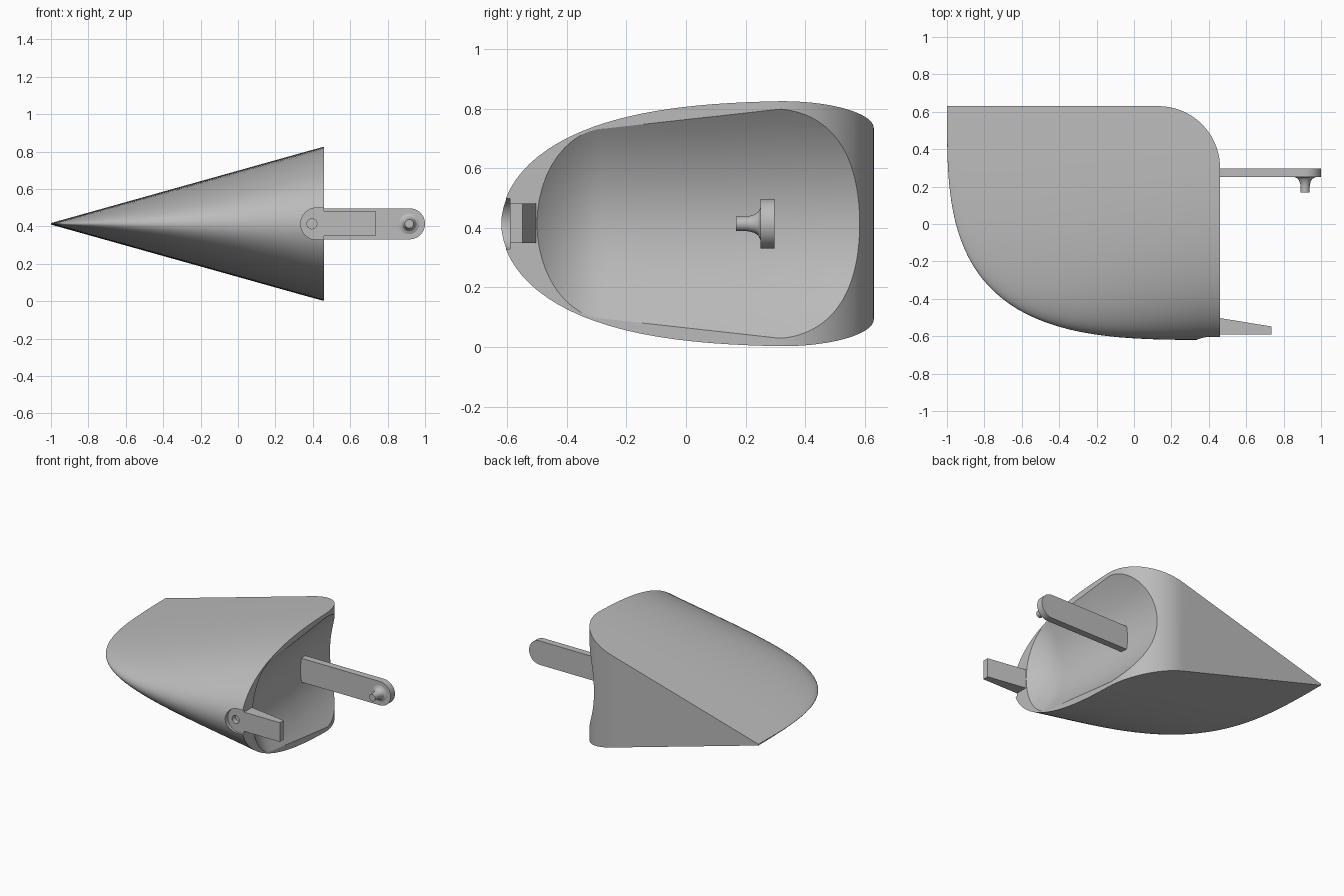
import bpy, bmesh
from math import sin, cos, pi

cube = bpy.data.objects.get("Cube")
if cube:
    bpy.data.objects.remove(cube, do_unlink=True)

grey = bpy.data.materials.new("light_grey")
grey.use_nodes = True
grey.diffuse_color = (0.5, 0.5, 0.5, 1)
grey.node_tree.nodes["Principled BSDF"].inputs["Base Color"].default_value = (0.5, 0.5, 0.5, 1)

MID = 0.414    # height of the symmetry plane
FACE = 0.46    # x of the open face
BACK = 0.63    # y of the flat back
SPAN = 1.46    # body length along x


def loft(name, rings):
    """Skin closed rings of points and cap both ends."""
    bm = bmesh.new()
    loops = [[bm.verts.new(p) for p in ring] for ring in rings]
    for a, b in zip(loops, loops[1:]):
        for i in range(len(a)):
            j = (i + 1) % len(a)
            bm.faces.new((a[i], a[j], b[j], b[i]))
    bm.faces.new(loops[0])
    bm.faces.new(loops[-1])
    bmesh.ops.recalc_face_normals(bm, faces=bm.faces)
    mesh = bpy.data.meshes.new(name)
    bm.to_mesh(mesh)
    bm.free()
    mesh.materials.append(grey)
    obj = bpy.data.objects.new(name, mesh)
    bpy.context.collection.objects.link(obj)
    return obj


def prism_y(name, profile, y0, y1):
    return loft(name, [[(x, y, z) for x, z in profile] for y in (y0, y1)])


def prism_z(name, profile, z0, z1):
    return loft(name, [[(x, y, z) for x, y in profile] for z in (z0, z1)])


def arc(cx, cy, r, start, end, n=24):
    angles = [start + (end - start) * i / n for i in range(n + 1)]
    return [(cx + r * cos(a), cy + r * sin(a)) for a in angles]


def activate(obj):
    bpy.ops.object.select_all(action='DESELECT')
    obj.select_set(True)
    bpy.context.view_layer.objects.active = obj


def cut(obj, cutter, operation='DIFFERENCE'):
    cutter.hide_render = True
    mod = obj.modifiers.new("cut", 'BOOLEAN')
    mod.operation = operation
    mod.solver = 'EXACT'
    mod.object = cutter
    activate(obj)
    bpy.ops.object.modifier_apply(modifier=mod.name)
    bpy.data.objects.remove(cutter, do_unlink=True)


def smooth(obj):
    activate(obj)
    bpy.ops.object.shade_smooth_by_angle(angle=pi / 7)


# Wedge body: one D-shaped section, growing evenly from the thin edge
def body_ring(x):
    half = 0.004 + 0.409 * (x + 1) / SPAN
    reach = max(FACE - x, 0) / SPAN
    depth = 1.25 * (1 - reach ** 3.3) ** (1 / 3.3)
    side = [(BACK + 0.03, half)]
    for i in range(28):
        u = sin(i / 28 * pi / 2)
        side.append((BACK - depth * u, half * (1 - u ** 3.4) ** 0.5))
    upper = [(x, y, MID + h) for y, h in side]
    lower = [(x, y, MID - h) for y, h in reversed(side)]
    return upper + [(x, BACK - depth, MID)] + lower


stations = [-1 + SPAN * (i / 36) ** 2.5 for i in range(2, 37)] + [0.55]
body = loft("body_shell", [body_ring(x) for x in stations])

# Trim to the plan outline with its rounded back corner
plan = [(-1.1, BACK), (-1.1, -0.8), (FACE, -0.8)] + arc(0.13, 0.3, 0.33, 0, pi / 2, 32)
cut(body, prism_z("plan_trim", plan, -0.2, 1.1), 'INTERSECT')


# Shallow dished hollow in the open face
def hollow_ring(y):
    if y < -0.265:
        w = max(0.32 * (1 - ((-0.265 - y) / 0.235) ** 2) ** 0.5, 0.004)
    else:
        w = min(0.385, 0.32 + 0.111 * (y + 0.265))
    ks = [i / 12 - 1 for i in range(25)]
    dish = [(FACE - 1.08 * w * w * (1 - k * k), y, MID + w * k) for k in ks]
    return dish + [(0.6, y, MID + w), (0.6, y, MID - w)]


ys = [-0.265 - 0.235 * cos(i / 12 * pi / 2) for i in range(13)]
ys += [-0.1, 0.1, 0.32, 0.5, 0.75]
cut(body, loft("hollow", [hollow_ring(y) for y in ys]))

# Round-ended pocket and pin hole at the nose
pocket = arc(0.42, MID, 0.085, pi / 2, 3 * pi / 2) + [(0.6, MID - 0.085), (0.6, MID + 0.085)]
cut(body, prism_y("pocket", pocket, -0.8, -0.59))
cut(body, prism_y("pin_hole", arc(0.395, MID, 0.027, 0, 2 * pi * 23 / 24, 23), -0.7, -0.555))
smooth(body)

# Tapered front tab
tab = [(0.44, -0.59), (0.735, -0.59), (0.735, -0.548), (FACE, -0.503), (0.44, -0.503)]
prism_z("front_tab", tab, MID - 0.065, MID + 0.068)

# Long rear arm with a rounded end
arm = [(0.27, MID + 0.083), (0.27, MID - 0.083)] + arc(0.917, MID, 0.083, -pi / 2, pi / 2)
smooth(prism_y("rear_arm", arm, 0.25, 0.297))

# Flared peg on the arm
peg = [(0.055, 0.255), (0.055, 0.25), (0.04, 0.243), (0.031, 0.23),
       (0.026, 0.213), (0.024, 0.195), (0.024, 0.168)]
smooth(loft("arm_peg", [[(x, y, z) for x, z in arc(0.915, MID, r, 0, 2 * pi * 23 / 24, 23)]
                        for r, y in peg]))
